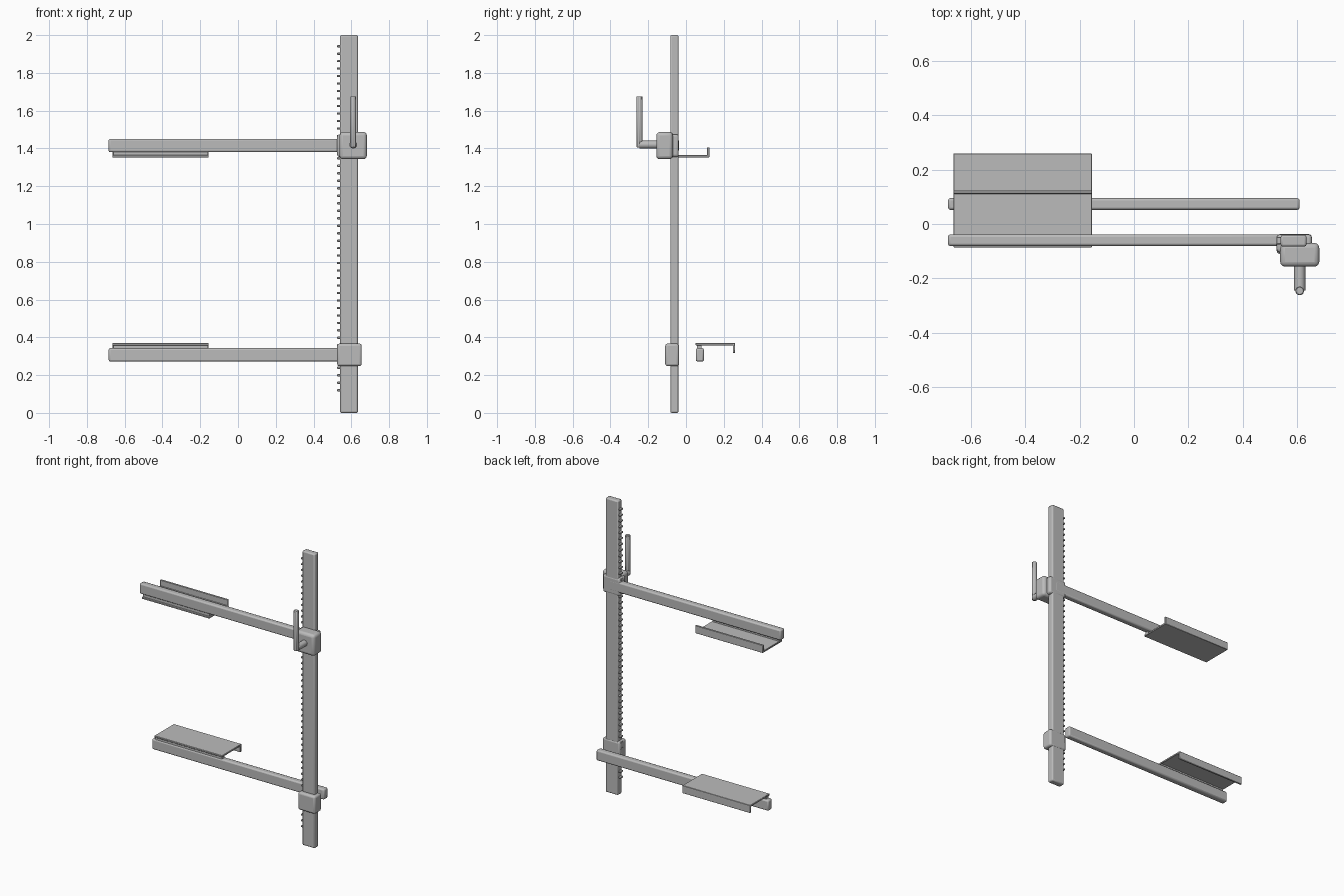
import bpy, bmesh, math
from mathutils import Matrix, Vector

old = bpy.data.objects.get("Cube")
if old:
    bpy.data.objects.remove(old, do_unlink=True)

steel = bpy.data.materials.new("grey_steel")
steel.use_nodes = True
GREY = (0.5, 0.5, 0.5, 1)
steel.diffuse_color = GREY
steel.node_tree.nodes["Principled BSDF"].inputs["Base Color"].default_value = GREY


def finish(name, bm, bevel=0.0, segments=2):
    """Turn a bmesh into a named object with optional rounded edges."""
    bmesh.ops.recalc_face_normals(bm, faces=bm.faces)
    mesh = bpy.data.meshes.new(name)
    bm.to_mesh(mesh)
    bm.free()
    mesh.materials.append(steel)
    obj = bpy.data.objects.new(name, mesh)
    bpy.context.collection.objects.link(obj)
    if bevel:
        mod = obj.modifiers.new("Rounded edges", "BEVEL")
        mod.width, mod.segments, mod.limit_method = bevel, segments, "ANGLE"
    return obj


def box(name, x, y, z, bevel=0.0, segments=2):
    """Box from (min, max) ranges on each axis."""
    bm = bmesh.new()
    centre = Vector([sum(r) / 2 for r in (x, y, z)])
    size = Vector([r[1] - r[0] for r in (x, y, z)])
    bmesh.ops.create_cube(bm, size=1, matrix=Matrix.Translation(centre) @ Matrix.Diagonal(size).to_4x4())
    return finish(name, bm, bevel, segments)


def rod(name, start, end, radius, sides=8, bevel=0.0):
    """Round bar between two points."""
    a, b = Vector(start), Vector(end)
    turn = (b - a).to_track_quat("Z", "Y").to_matrix().to_4x4()
    bm = bmesh.new()
    bmesh.ops.create_cone(bm, cap_ends=True, segments=sides, radius1=radius, radius2=radius,
                          depth=(b - a).length, matrix=Matrix.Translation((a + b) / 2) @ turn)
    return finish(name, bm, bevel, 1)


def jaw(name, y, z, up):
    """Angled jaw plate with a folded lip, on a mounting strip; up is +1 or -1."""
    t = 0.012
    profile = [(0, 0), (0.21, 0), (0.21, -0.053), (0.21 - t, -0.053), (0.21 - t, -t), (0, -t)]
    bm = bmesh.new()
    face = bm.faces.new([bm.verts.new((-0.665, y + py, z + up * pz)) for py, pz in profile])
    made = bmesh.ops.extrude_face_region(bm, geom=[face])["geom"]
    bmesh.ops.translate(bm, vec=(0.51, 0, 0), verts=[v for v in made if isinstance(v, bmesh.types.BMVert)])
    finish(name + "_plate", bm, 0.002, 1)
    heights = sorted((z - up * 0.03, z - up * 0.004))
    box(name + "_mount_strip", (-0.66, -0.16), (y + 0.008, y + 0.032), heights)


# Upright bar with its rack of ratchet teeth
box("upright_bar", (0.54, 0.635), (-0.083, -0.04), (0, 2), 0.008)
tooth = box("rack_teeth", (0.524, 0.545), (-0.075, -0.047), (0.114, 0.126), 0.003, 1)
rack = tooth.modifiers.new("Rack", "ARRAY")
rack.count = 47
rack.use_relative_offset = False
rack.use_constant_offset = True
rack.constant_offset_displace = (0, 0, 0.0396)

# Fixed lower arm and movable upper arm
box("lower_arm", (-0.685, 0.61), (0.052, 0.095), (0.272, 0.343), 0.009)
box("upper_arm", (-0.685, 0.61), (-0.081, -0.038), (1.38, 1.451), 0.009)

# Sliding collars and crank housing
box("lower_collar", (0.525, 0.655), (-0.11, -0.037), (0.247, 0.367), 0.013, 3)
box("upper_collar", (0.525, 0.655), (-0.105, -0.0385), (1.355, 1.475), 0.013, 3)
box("crank_housing", (0.538, 0.682), (-0.157, -0.07), (1.343, 1.487), 0.018, 3)

# Jaw plates, mirrored toward each other
jaw("lower_jaw", 0.05, 0.37, 1)
jaw("upper_jaw", -0.086, 1.353, -1)

# Crank shaft and handle
rod("crank_shaft", (0.61, -0.15, 1.42), (0.61, -0.245, 1.42), 0.021, 12)
rod("crank_handle", (0.61, -0.246, 1.405), (0.61, -0.246, 1.676), 0.017, 8, 0.003)

# Smooth rounded edges while flat sides stay crisp
bpy.ops.object.select_all(action="DESELECT")
for obj in bpy.context.scene.objects:
    if obj.type == "MESH" and steel.name in obj.data.materials:
        obj.select_set(True)
        bpy.context.view_layer.objects.active = obj
bpy.ops.object.shade_smooth_by_angle(angle=math.radians(35))
